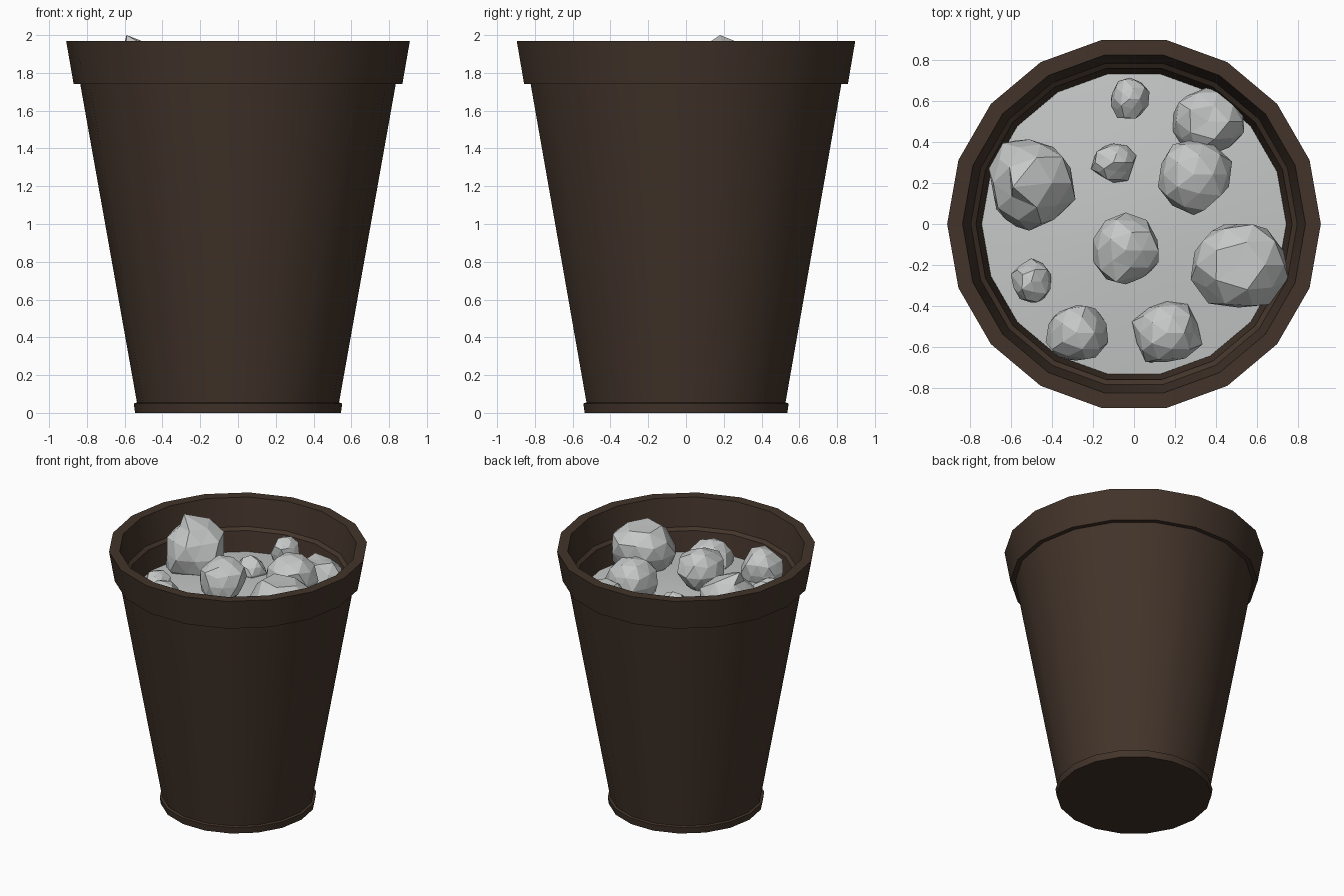
import bpy, bmesh, math, random
from mathutils import Vector, noise

cube = bpy.data.objects.get("Cube")
if cube:
    bpy.data.objects.remove(cube, do_unlink=True)

SIDES = 18


def material(name, rgb):
    mat = bpy.data.materials.new(name)
    mat.use_nodes = True
    mat.diffuse_color = (*rgb, 1)
    bsdf = mat.node_tree.nodes["Principled BSDF"]
    bsdf.inputs["Base Color"].default_value = (*rgb, 1)
    bsdf.inputs["Roughness"].default_value = 0.9
    return mat


def finish(name, bm, mat, smooth):
    bmesh.ops.recalc_face_normals(bm, faces=bm.faces)
    mesh = bpy.data.meshes.new(name)
    bm.to_mesh(mesh)
    bm.free()
    mesh.materials.append(mat)
    obj = bpy.data.objects.new(name, mesh)
    bpy.context.collection.objects.link(obj)
    if smooth:
        bpy.ops.object.select_all(action="DESELECT")
        obj.select_set(True)
        bpy.context.view_layer.objects.active = obj
        bpy.ops.object.shade_smooth_by_angle(angle=math.radians(32))
    return obj


def lathe(name, profile, mat):
    """Spin (radius, z) points round the z axis; radius 0 closes an end."""
    bm = bmesh.new()
    rings = []
    for r, z in profile:
        if r == 0:
            rings.append([bm.verts.new((0, 0, z))] * SIDES)
        else:
            rings.append([bm.verts.new((r * math.cos(a), r * math.sin(a), z))
                          for a in (math.tau * i / SIDES for i in range(SIDES))])
    for low, high in zip(rings, rings[1:]):
        for i in range(SIDES):
            j = (i + 1) % SIDES
            corners = dict.fromkeys((low[i], low[j], high[j], high[i]))
            bm.faces.new(list(corners))
    return finish(name, bm, mat, True)


def rock(name, centre, size, seed, mat):
    """Rough chipped stone with flat facets."""
    random.seed(seed)
    bm = bmesh.new()
    bmesh.ops.create_icosphere(bm, subdivisions=2, radius=1)
    for v in bm.verts:
        lump = 0.1 * noise.noise(v.co * 1.5 + Vector((seed, 0, 0)))
        v.co *= 0.97 + lump + random.uniform(-0.1, 0.09)
        v.co = Vector(c + s * k for c, s, k in zip(centre, size, v.co))
    bmesh.ops.dissolve_limit(bm, angle_limit=math.radians(14),
                             verts=bm.verts, edges=bm.edges)
    return finish(name, bm, mat, False)


brown = material("dark brown clay", (0.055, 0.034, 0.023))
grey = material("pale grey stone", (0.56, 0.58, 0.57))

# Pot: foot, tapered wall, stepped rim, then the inside down to the floor
lathe("pot", [(0, 0), (0.545, 0), (0.552, 0.05), (0.535, 0.055),
              (0.835, 1.74), (0.87, 1.74), (0.91, 1.97),
              (0.835, 1.97), (0.795, 1.76), (0.77, 1.74),
              (0.48, 0.08), (0, 0.08)], brown)

# Gently domed gravel bed
lathe("gravel_bed", [(0.742, 1.59), (0.52, 1.615), (0.28, 1.635),
                     (0, 1.65)], grey)

# Stones: centre, then half sizes
stones = [
    ((-0.51, 0.20, 1.74), (0.22, 0.24, 0.23)),
    ((0.51, -0.20, 1.74), (0.25, 0.23, 0.21)),
    ((-0.04, -0.13, 1.76), (0.17, 0.18, 0.17)),
    ((0.29, 0.24, 1.72), (0.18, 0.19, 0.18)),
    ((0.36, 0.50, 1.63), (0.19, 0.17, 0.17)),
    ((-0.28, -0.53, 1.67), (0.16, 0.15, 0.16)),
    ((0.16, -0.53, 1.63), (0.17, 0.17, 0.16)),
    ((-0.50, -0.28, 1.64), (0.10, 0.11, 0.12)),
    ((-0.02, 0.61, 1.70), (0.10, 0.11, 0.12)),
    ((-0.10, 0.30, 1.65), (0.11, 0.10, 0.11)),
]
for n, (centre, size) in enumerate(stones, 1):
    rock(f"stone_{n}", centre, size, n, grey)

# Pointed crest on the tallest stone
tall = bpy.data.objects["stone_1"].data
peak = max(tall.vertices, key=lambda v: v.co.z)
peak.co = (-0.59, 0.18, 2.0)
